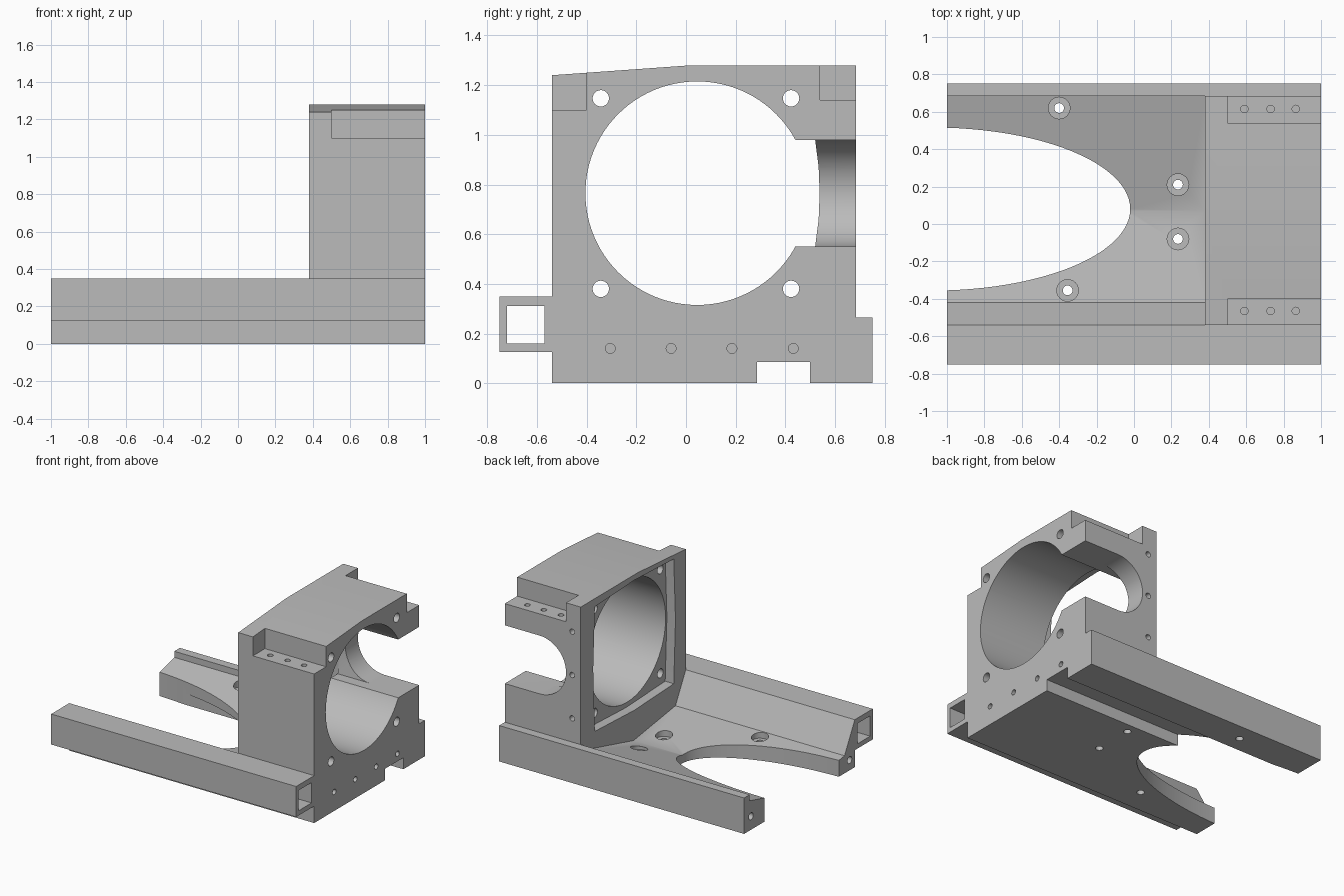
import bpy, bmesh, math
from mathutils import Vector

cube = bpy.data.objects.get("Cube")
if cube:
    bpy.data.objects.remove(cube)

grey = bpy.data.materials.new("machined_grey")
grey.use_nodes = True
colour = (0.5, 0.5, 0.5, 1)
grey.diffuse_color = colour
grey.node_tree.nodes["Principled BSDF"].inputs["Base Color"].default_value = colour

AXES = {"x": lambda a, b, t: (t, a, b),
        "y": lambda a, b, t: (a, t, b),
        "z": lambda a, b, t: (a, b, t)}


def prism(name, points, axis, start, end):
    """Extrude a flat outline along an axis."""
    bm = bmesh.new()
    place = AXES[axis]
    face = bm.faces.new([bm.verts.new(place(a, b, start)) for a, b in points])
    made = bmesh.ops.extrude_face_region(bm, geom=[face])["geom"]
    shift = Vector(place(0, 0, end - start))
    bmesh.ops.translate(bm, vec=shift, verts=[v for v in made if isinstance(v, bmesh.types.BMVert)])
    bmesh.ops.recalc_face_normals(bm, faces=bm.faces[:])
    mesh = bpy.data.meshes.new(name)
    bm.to_mesh(mesh)
    bm.free()
    mesh.materials.append(grey)
    obj = bpy.data.objects.new(name, mesh)
    bpy.context.collection.objects.link(obj)
    return obj


def rect(a0, a1, b0, b1):
    return [(a0, b0), (a1, b0), (a1, b1), (a0, b1)]


def ellipse(a, b, ra, rb=None, sides=24):
    rb = rb or ra
    angles = [2 * math.pi * i / sides for i in range(sides)]
    return [(a + ra * math.cos(t), b + rb * math.sin(t)) for t in angles]


def combine(target, other, operation="DIFFERENCE"):
    """Apply a boolean and remove the helper."""
    mod = target.modifiers.new("bool", "BOOLEAN")
    mod.operation = operation
    mod.solver = "EXACT"
    mod.object = other
    graph = bpy.context.evaluated_depsgraph_get()
    mesh = bpy.data.meshes.new_from_object(target.evaluated_get(graph))
    target.modifiers.clear()
    target.data = mesh
    bpy.data.objects.remove(other)


def cut(target, points, axis, start, end):
    combine(target, prism("cutter", points, axis, start, end))


# Tray with a sloping floor and raised rear lip
body = prism("bracket_body", [
    (-0.54, 0), (0.75, 0), (0.75, 0.265), (0.685, 0.265), (0.685, 0.22),
    (0.07, 0.06), (-0.42, 0.13), (-0.54, 0.35)], "x", -1, 0.38)

# Upright housing
housing = prism("housing", [
    (-0.54, 0), (0.75, 0), (0.75, 0.265), (0.685, 0.265), (0.685, 1.28),
    (0.02, 1.28), (-0.54, 1.24)], "x", 0.38, 1)
combine(body, housing, "UNION")

# Hollow square rail along the front
rail = prism("front_rail", rect(-0.75, -0.54, 0.125, 0.35), "x", -1, 1)
combine(body, rail, "UNION")
cut(body, rect(-0.72, -0.57, 0.16, 0.31), "x", -1.1, 1.1)

# Main bore and shallow bulged recess behind it
cut(body, ellipse(0.045, 0.765, 0.45, sides=96), "x", 0.3, 1.1)
cut(body, [(-0.4, 0.3), (0.06, 0.28), (0.52, 0.3), (0.54, 0.765),
           (0.52, 1.22), (0.06, 1.24), (-0.4, 1.22), (-0.42, 0.765)], "x", 0.3, 0.45)

# Rear opening: bulged inner slot and rounded outer slot
cut(body, [(0.3, 0.55), (0.52, 0.55), (0.534, 0.66), (0.538, 0.765),
           (0.534, 0.87), (0.52, 0.98), (0.3, 0.98)], "x", 0.3, 1.1)
arc = [(0.715 - 0.215 * math.sin(math.pi * i / 32),
        0.765 + 0.215 * math.cos(math.pi * i / 32)) for i in range(33)]
cut(body, arc + [(1.1, 0.55), (1.1, 0.98)], "y", 0.4, 0.8)

# Top corner notches with screw holes
for y0, y1, z, hole_y in ((-0.6, -0.40, 1.10, -0.465), (0.54, 0.8, 1.14, 0.615)):
    cut(body, rect(0.5, 1.1, y0, y1), "z", z, 1.4)
    for x in (0.59, 0.73, 0.865):
        cut(body, ellipse(x, hole_y, 0.02, sides=16), "z", z - 0.08, z + 0.1)

# Bottom channel and elliptical tray cutout
cut(body, rect(0.285, 0.50, -0.1, 0.085), "x", -1.1, 1.1)
cut(body, ellipse(-1.08, 0.08, 1.06, 0.436, 96), "z", -0.1, 0.5)

# Counterbored tray holes
for x, y, seat in ((-0.40, 0.62, 0.16), (0.235, 0.21, 0.06),
                   (0.235, -0.08, 0.045), (-0.355, -0.355, 0.085)):
    cut(body, ellipse(x, y, 0.058), "z", seat, 0.34)
    cut(body, ellipse(x, y, 0.026), "z", -0.1, 0.3)

# Through holes around the bore
for y in (-0.343, 0.423):
    for z in (0.38, 1.147):
        cut(body, ellipse(y, z, 0.033), "x", 0.3, 1.1)

# Blind holes in the end faces and the rear wall
for y in (-0.305, -0.06, 0.185, 0.432):
    cut(body, ellipse(y, 0.14, 0.02, sides=16), "x", 0.85, 1.1)
for y, z in ((-0.48, 0.075), (0.67, 0.10)):
    cut(body, ellipse(y, z, 0.026, sides=16), "x", -1.1, -0.85)
for z in (0.44, 0.76, 1.08):
    cut(body, ellipse(0.45, z, 0.02, sides=16), "y", 0.6, 0.8)

# Smooth bores, sharp edges elsewhere
bpy.ops.object.select_all(action="DESELECT")
body.select_set(True)
bpy.context.view_layer.objects.active = body
bpy.ops.object.shade_smooth_by_angle(angle=math.radians(25))
